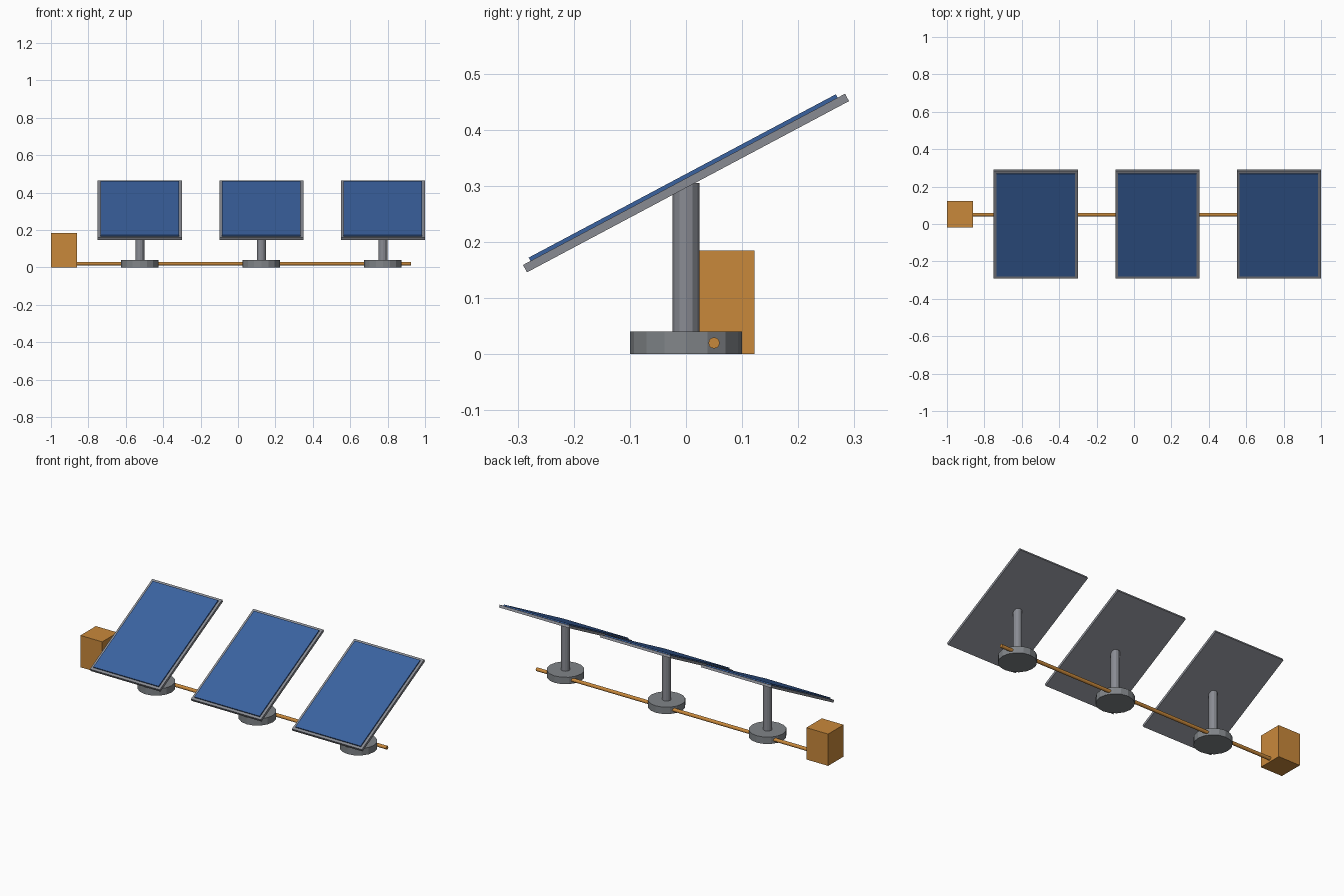
import bpy
import math
from mathutils import Matrix, Vector

if "Cube" in bpy.data.objects:
    bpy.data.objects.remove(bpy.data.objects["Cube"], do_unlink=True)


def make_material(name, rgb):
    mat = bpy.data.materials.new(name)
    mat.use_nodes = True
    color = (*rgb, 1.0)
    mat.diffuse_color = color
    mat.node_tree.nodes["Principled BSDF"].inputs["Base Color"].default_value = color
    return mat


METAL = make_material("grey metal", (0.25, 0.26, 0.29))
FOOT = make_material("grey footing", (0.22, 0.235, 0.25))
CELL = make_material("cell blue", (0.042, 0.122, 0.352))
ORANGE = make_material("cable orange", (0.584, 0.25, 0.044))


def finish(name, mat):
    obj = bpy.context.object
    obj.name = name
    obj.data.materials.append(mat)
    return obj


def box(name, size, center, mat, tilt=0.0):
    bpy.ops.mesh.primitive_cube_add(size=1, location=center, rotation=(tilt, 0, 0))
    obj = finish(name, mat)
    obj.scale = size
    return obj


def cylinder(name, radius, length, center, sides, mat, rotation=(0, 0, 0)):
    bpy.ops.mesh.primitive_cylinder_add(
        vertices=sides, radius=radius, depth=length, location=center, rotation=rotation)
    return finish(name, mat)


TILT = math.radians(28)
PIVOT_Z = 0.305
normal = Matrix.Rotation(TILT, 3, "X") @ Vector((0, 0, 1))

# Three tilted panels on posts with round footings
for side, x in (("right", -0.525), ("middle", 0.125), ("left", 0.775)):
    pivot = Vector((x, 0, PIVOT_Z))
    cylinder(side + "_footing", 0.1, 0.04, (x, 0, 0.02), 16, FOOT)
    cylinder(side + "_post", 0.024, PIVOT_Z - 0.02, (x, 0, (PIVOT_Z + 0.02) / 2), 12, METAL)
    box(side + "_panel_frame", (0.45, 0.65, 0.015), pivot, METAL, TILT)
    box(side + "_panel_cells", (0.42, 0.62, 0.009), pivot + normal * 0.0098, CELL, TILT)

# Cable conduit through the footings, ending in the control box
cylinder("conduit", 0.01, 1.855, (-0.0025, 0.05, 0.02), 12, ORANGE, (0, math.pi / 2, 0))
box("control_box", (0.14, 0.142, 0.185), (-0.93, 0.051, 0.0925), ORANGE)
